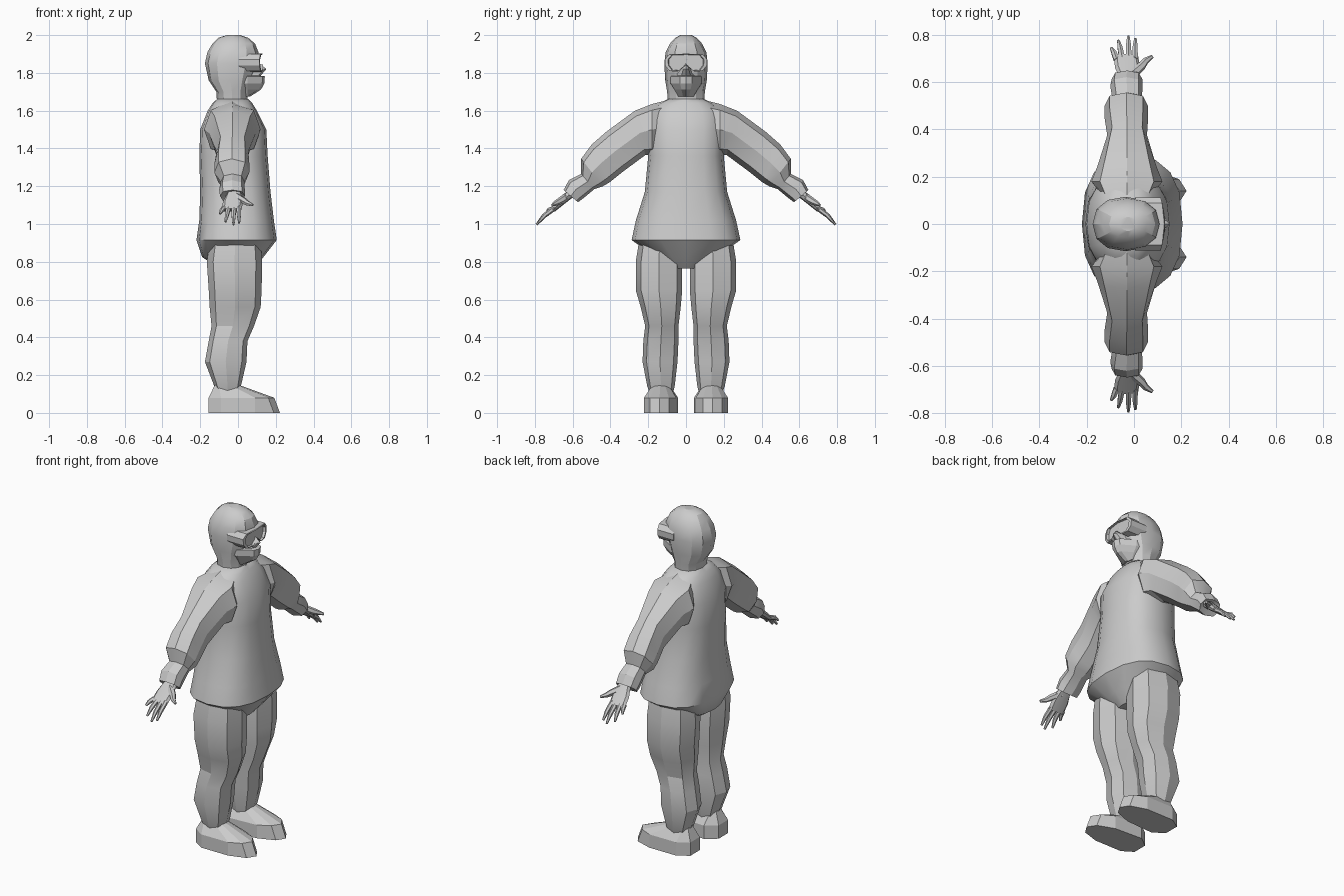
import bpy, bmesh, math
from mathutils import Vector as V

MID = V((0, 1, 0))


def ring(c, u, v, n=8, p=0.8):
    """Superellipse cross-section around c with half axes u and v."""
    f = lambda t: math.copysign(abs(t) ** p, t) if abs(t) > 1e-6 else 0.0
    return [V(c) + V(u) * f(math.cos(2 * math.pi * i / n)) + V(v) * f(math.sin(2 * math.pi * i / n))
            for i in range(n)]


def level(z, x0, x1, y0, y1, n=8, p=0.8):
    """Horizontal cross-section from its extents."""
    return ring(((x0 + x1) / 2, (y0 + y1) / 2, z), ((x1 - x0) / 2, 0, 0), (0, (y1 - y0) / 2, 0), n, p)


def across(top, bottom, x0, x1, n=8, p=0.8):
    """Arm cross-section between two (y, z) points and an x range."""
    a, b = V((0, *top)), V((0, *bottom))
    c = (a + b) / 2 + V(((x0 + x1) / 2, 0, 0))
    return ring(c, ((x1 - x0) / 2, 0, 0), (a - b) / 2, n, p)


def tube(points, radii, n=6):
    """Cross-sections along a path of points."""
    pts = [V(q) for q in points]
    out = []
    for i, q in enumerate(pts):
        d = (pts[min(i + 1, len(pts) - 1)] - pts[max(i - 1, 0)]).normalized()
        u = d.cross(V((1, 0, 0))).normalized()
        out.append(ring(q, u * radii[i], d.cross(u) * radii[i], n, 1))
    return out


def build(name, lofts, mirror=False, angle=30):
    """Skin each list of rings and make one object."""
    bm = bmesh.new()
    for rings in lofts:
        vs = [[bm.verts.new(q) for q in r] for r in rings]
        n = len(vs[0])
        for a, b in zip(vs, vs[1:]):
            for i in range(n):
                j = (i + 1) % n
                bm.faces.new((a[i], a[j], b[j], b[i]))
        bm.faces.new(vs[0][::-1])
        bm.faces.new(vs[-1])
    bmesh.ops.recalc_face_normals(bm, faces=bm.faces)
    me = bpy.data.meshes.new(name)
    bm.to_mesh(me)
    bm.free()
    ob = bpy.data.objects.new(name, me)
    bpy.context.collection.objects.link(ob)
    if mirror:
        m = ob.modifiers.new("mirror", 'MIRROR')
        m.use_axis = (False, True, False)
        m.use_mirror_merge = False
    bpy.ops.object.select_all(action='DESELECT')
    ob.select_set(True)
    bpy.context.view_layer.objects.active = ob
    if angle:
        bpy.ops.object.shade_smooth_by_angle(angle=math.radians(angle))
    return ob


# Loose jumper body, hem to collar: z, back, front, half width
body = [(0.765, -0.10, 0.08, 0.09), (0.825, -0.19, 0.135, 0.16), (0.915, -0.22, 0.205, 0.288),
        (1.02, -0.205, 0.19, 0.265), (1.17, -0.20, 0.172, 0.218), (1.36, -0.205, 0.157, 0.20),
        (1.50, -0.20, 0.15, 0.205), (1.60, -0.16, 0.10, 0.19), (1.64, -0.135, 0.075, 0.14),
        (1.662, -0.11, 0.055, 0.095)]
build("jumper_body", [[level(z, b, f, -w, w, 16, 0.8) for z, b, f, w in body]], angle=40)

# Sleeves with a gathered cuff
build("sleeve", [[
    across((0.10, 1.655), (0.15, 1.36), -0.14, 0.08),
    across((0.18, 1.635), (0.18, 1.365), -0.18, 0.12),
    across((0.27, 1.60), (0.215, 1.365), -0.155, 0.095),
    across((0.42, 1.49), (0.33, 1.28), -0.113, 0.055),
    across((0.50, 1.42), (0.405, 1.22), -0.125, 0.06),
    across((0.555, 1.345), (0.44, 1.20), -0.125, 0.06),
    across((0.555, 1.265), (0.485, 1.185), -0.09, 0.033),
    across((0.62, 1.232), (0.545, 1.135), -0.10, 0.036),
    across((0.648, 1.18), (0.572, 1.115), -0.095, 0.036),
    across((0.63, 1.175), (0.59, 1.135), -0.07, 0.02)]], True, 28)

# Hand: palm, four fingers and thumb
palm = [across((0.63, 1.175), (0.60, 1.14), -0.06, 0.02),
        across((0.672, 1.13), (0.645, 1.105), -0.08, 0.027),
        across((0.718, 1.083), (0.695, 1.065), -0.085, 0.018)]
fingers = []
for x, tip in ((-0.074, (-0.096, 0.743, 1.055)), (-0.05, (-0.066, 0.774, 1.012)),
               (-0.022, (-0.024, 0.792, 0.996)), (0.004, (0.006, 0.782, 1.006))):
    base = V((x, 0.695, 1.085))
    mid = base.lerp(V(tip), 0.55) + V((0, 0.005, 0.005))
    fingers.append(tube([base, mid, tip], [0.014, 0.012, 0.006]))
thumb = tube([(-0.01, 0.63, 1.145), (0.035, 0.67, 1.12), (0.05, 0.69, 1.11), (0.078, 0.708, 1.10)],
             [0.022, 0.018, 0.014, 0.007])
build("hand", [palm, thumb] + fingers, True)

# Trouser legs: z, back, front, inner, outer
leg = [(0.90, -0.15, 0.12, 0.03, 0.25), (0.80, -0.165, 0.128, 0.02, 0.266), (0.65, -0.155, 0.125, 0.02, 0.266),
       (0.56, -0.15, 0.12, 0.028, 0.24), (0.46, -0.14, 0.085, 0.04, 0.216), (0.38, -0.155, 0.05, 0.04, 0.226),
       (0.27, -0.175, 0.045, 0.045, 0.23), (0.14, -0.125, 0.015, 0.06, 0.205), (0.10, -0.11, 0.0, 0.07, 0.19)]
build("trouser_leg", [[level(*r, 8, 0.75) for r in leg]], True, 20)

# Boots: the same outline at sole, welt and ankle
sole = [(-0.155, 0.09), (-0.155, 0.18), (-0.09, 0.222), (0.09, 0.222),
        (0.19, 0.19), (0.222, 0.14), (0.19, 0.09), (0.09, 0.052), (-0.09, 0.042)]
welt = [V((x if x < 0.1 else x - 0.03, y, 0.08)) for x, y in sole]
ankle = [V((-0.06 + (x - 0.03) * 0.34, 0.133 + (y - 0.133) * 0.5, 0.148)) for x, y in sole]
build("boot", [[[V((x, y, 0)) for x, y in sole], welt, ankle]], True, 0)

# Head and neck: z, back, front, half width
head = [(1.63, -0.11, 0.05, 0.095), (1.70, -0.115, 0.05, 0.10), (1.76, -0.155, 0.075, 0.11),
        (1.85, -0.175, 0.105, 0.115), (1.91, -0.162, 0.108, 0.108), (1.955, -0.135, 0.09, 0.085),
        (1.985, -0.105, 0.055, 0.058), (2.0, -0.06, 0.01, 0.03)]
build("hooded_head", [[level(z, b, f, -w, w, 12, 0.88) for z, b, f, w in head]], angle=25)

# Face mask with a pointed nose
mask = [(1.675, 0.065, 0.04), (1.712, 0.122, 0.06), (1.745, 0.14, 0.08),
        (1.782, 0.142, 0.08), (1.785, 0.12, 0.06), (1.82, 0.15, 0.035), (1.855, 0.11, 0.012)]
build("face_mask", [[[V((-0.02, -w * 1.15, z)), V((0.05, -w, z)), V((f - 0.012, -w * 0.4, z)), V((f, 0, z)),
                     V((f - 0.012, w * 0.4, z)), V((0.05, w, z)), V((-0.02, w * 1.15, z))]
                    for z, f, w in mask]], angle=0)

# Goggles: twin-lobed frame with a recessed lens
half = [(0.045, 1.806), (0.088, 1.81), (0.11, 1.838), (0.112, 1.872), (0.088, 1.899)]
shape = [(0, 1.842)] + half + [(0, 1.902)] + [(-y, z) for y, z in half[::-1]]


def goggle(x, s):
    k = 1 - 0.7 * s
    return [V((x - 1.2 * y * y, y * (1 - s), 1.86 + (z - 1.86) * k)) for y, z in shape]


build("goggles", [[goggle(0.02, 0), goggle(0.128, 0), goggle(0.132, 0.15), goggle(0.118, 0.19)]], angle=0)
